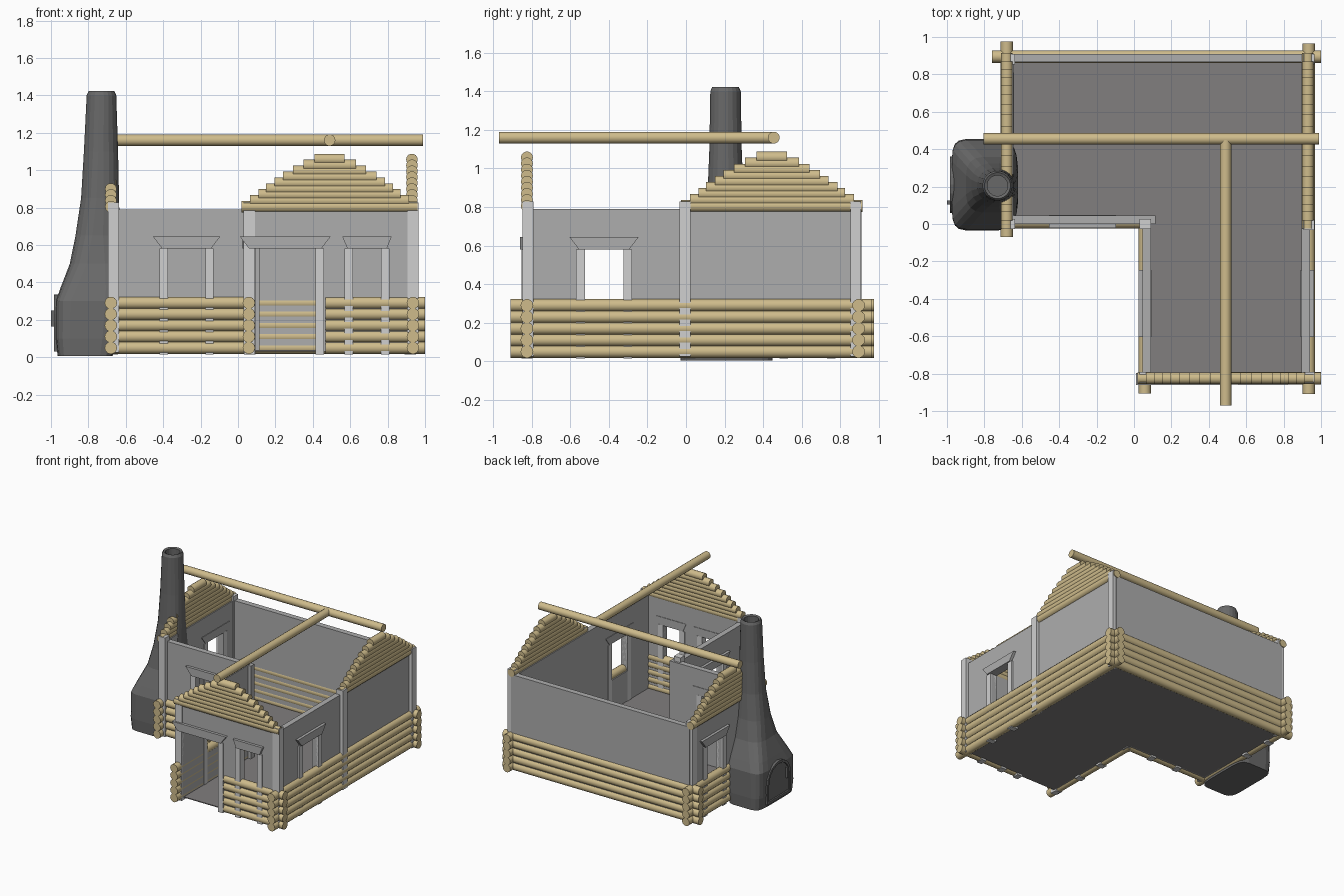
import bpy, bmesh, math
from mathutils import Vector

if "Cube" in bpy.data.objects:
    bpy.data.objects.remove(bpy.data.objects["Cube"])


def mat(name, rgb):
    m = bpy.data.materials.new(name)
    m.diffuse_color = (*rgb, 1)
    m.use_nodes = True
    m.node_tree.nodes["Principled BSDF"].inputs["Base Color"].default_value = m.diffuse_color
    return m


WOOD = mat("log wood", (0.62, 0.50, 0.26))
WALL = mat("wall grey", (0.42, 0.42, 0.42))
POST = mat("light grey", (0.63, 0.63, 0.63))
FLOOR = mat("floor grey", (0.22, 0.21, 0.21))
STONE = mat("dark stone", (0.14, 0.14, 0.14))


def finish(name, bm, m, smooth=False):
    bmesh.ops.recalc_face_normals(bm, faces=bm.faces)
    me = bpy.data.meshes.new(name)
    bm.to_mesh(me)
    bm.free()
    me.materials.append(m)
    ob = bpy.data.objects.new(name, me)
    bpy.context.collection.objects.link(ob)
    if smooth:
        for p in me.polygons:
            p.use_smooth = len(p.vertices) == 4
    return ob


def pt(axis, u, v, z):
    # u runs along the wall, v across it
    return (u, v, z) if axis == 'x' else (v, u, z)


def prism(bm, axis, outline, v0, v1):
    a = [bm.verts.new(pt(axis, u, v0, z)) for u, z in outline]
    b = [bm.verts.new(pt(axis, u, v1, z)) for u, z in outline]
    bm.faces.new(a)
    bm.faces.new(b[::-1])
    for i in range(len(a)):
        j = (i + 1) % len(a)
        bm.faces.new((a[i], b[i], b[j], a[j]))


def box(bm, axis, u0, u1, v0, v1, z0, z1):
    prism(bm, axis, [(u0, z0), (u1, z0), (u1, z1), (u0, z1)], v0, v1)


def log(bm, axis, u0, u1, v, z, r=0.033, n=14):
    rings = []
    for u in (u0, u1):
        rings.append([bm.verts.new(pt(axis, u, v + r * math.cos(2 * math.pi * k / n),
                                      z + r * math.sin(2 * math.pi * k / n))) for k in range(n)])
    for k in range(n):
        j = (k + 1) % n
        bm.faces.new((rings[0][k], rings[0][j], rings[1][j], rings[1][k]))
    for r_ in rings:
        bm.faces.new(r_)


# Floor, L-shaped
bm = bmesh.new()
vs = [bm.verts.new((x, y, 0.03)) for x, y in
      [(-.67, .01), (.06, .01), (.06, -.82), (.935, -.82), (.935, .89), (-.67, .89)]]
f = bm.faces.new(vs)
r = bmesh.ops.extrude_face_region(bm, geom=[f])
for v in r['geom']:
    if isinstance(v, bmesh.types.BMVert):
        v.co.z = 0.037
finish("floor", bm, FLOOR)

# Walls: name, axis, u0, u1, inner v, outer v, openings (u0, u1, sill)
WALLS = [
    ("left_front_wall", 'x', -.66, .115, .045, .0, [(-.375, -.175, .28)]),
    ("wing_left_wall", 'y', -.82, .02, .09, .045, [(-.525, -.325, .28)]),
    ("wing_front_wall", 'x', .06, .935, -.80, -.84, [(.09, .415, .03), (.615, .765, .28)]),
    ("right_wall", 'y', -.82, .89, .895, .94, [(-.525, -.325, .28)]),
    ("back_wall", 'x', -.67, .935, .865, .91, []),
    ("left_wall", 'y', .0, .89, -.645, -.69, [(.53, .73, .28)]),
]
TOP, HEAD = 0.79, 0.58
for name, ax, u0, u1, vi, vo, opens in WALLS:
    bm = bmesh.new()
    s = 1 if vo > vi else -1
    cur = u0
    for a, b, sill in opens:
        box(bm, ax, cur, a, vi, vo, .03, TOP)
        box(bm, ax, a, b, vi, vo, HEAD, TOP)
        if sill > .05:
            box(bm, ax, a, b, vi, vo, .03, sill)
        cur = b
    box(bm, ax, cur, u1, vi, vo, .03, TOP)
    finish(name, bm, WALL)
    # jambs and flared lintels
    for a, b, sill in opens:
        bj, bl = bmesh.new(), bmesh.new()
        for p, q in ((a - .045, a), (b, b + .045)):
            box(bj, ax, p, q, vi - s * .004, vo + s * .012, .015, HEAD)
        k = .035 if b - a > .16 else .012
        prism(bl, ax, [(a - .03, HEAD), (b + .03, HEAD), (b + .045 + k, .645), (a - .045 - k, .645)],
              vi - s * .004, vo + s * .022)
        finish(name + "_jambs", bj, POST)
        finish(name + "_lintel", bl, WALL)

# Corner posts
bm = bmesh.new()
for x, y in [(-.665, .0), (.06, .0), (.935, -.005), (.935, -.82), (.06, -.82), (.935, .88), (-.665, .88)]:
    box(bm, 'x', x - .03, x + .03, y - .028, y + .028, .025, .828)
finish("corner_posts", bm, POST)

# Low log courses: name, axis, u0, u1, v
for name, ax, u0, u1, v in [
    ("left_front_logs", 'x', -.70, .06, .01),
    ("wing_left_logs", 'y', -.905, .02, .058),
    ("wing_front_logs", 'x', .467, 1.0, -.825),
    ("right_logs", 'y', -.91, .965, .935),
    ("back_logs", 'x', -.76, 1.0, .895),
    ("left_logs", 'y', -.07, .975, -.68),
]:
    bm = bmesh.new()
    for i in range(5):
        log(bm, ax, u0, u1, v, .05 + .06 * i)
    finish(name, bm, WOOD, True)

# Stepped log gables
HALF = [.47, .425, .38, .34, .295, .25, .195, .14, .08]
for name, ax, c, v in [("front_gable", 'x', .49, -.825), ("right_gable", 'y', .445, .93),
                       ("left_gable", 'y', .445, -.68)]:
    bm = bmesh.new()
    for i, h in enumerate(HALF):
        log(bm, ax, c - h, c + h, v, .805 + .0315 * i, .031)
    finish(name, bm, WOOD, True)

# Ridge poles
for name, ax, u0, u1, v in [("main_ridge_pole", 'x', -.805, .99, .455), ("wing_ridge_pole", 'y', -.97, .46, .49)]:
    bm = bmesh.new()
    log(bm, ax, u0, u1, v, 1.16, .031)
    finish(name, bm, WOOD, True)

# Oven and chimney, lofted: z, x0, x1, y0, y1, squareness
SECTIONS = [
    (.005, -.965, -.67, -.03, .45, 6), (.10, -.975, -.65, -.035, .455, 6),
    (.30, -.975, -.63, -.03, .45, 6), (.37, -.95, -.62, .0, .42, 5),
    (.50, -.90, -.62, .06, .36, 3.5), (.65, -.87, -.63, .09, .325, 2.6),
    (.85, -.84, -.635, .11, .30, 2.2), (1.1, -.825, -.64, .12, .29, 2),
    (1.40, -.81, -.65, .125, .285, 2), (1.422, -.80, -.66, .135, .275, 2),
    (1.415, -.785, -.675, .15, .26, 2), (1.30, -.785, -.675, .15, .26, 2),
]
bm = bmesh.new()
N, prev = 20, None
for z, x0, x1, y0, y1, e in SECTIONS:
    ring = []
    for k in range(N):
        t = 2 * math.pi * (k + .5) / N
        c, s = math.cos(t), math.sin(t)
        px = math.copysign(abs(c) ** (2 / e), c)
        py = math.copysign(abs(s) ** (2 / e), s)
        ring.append(bm.verts.new(((x0 + x1) / 2 + px * (x1 - x0) / 2, (y0 + y1) / 2 + py * (y1 - y0) / 2, z)))
    if prev:
        for k in range(N):
            j = (k + 1) % N
            bm.faces.new((prev[k], prev[j], ring[j], ring[k]))
    else:
        bm.faces.new(ring)
    prev = ring
bm.faces.new(prev)
finish("oven_chimney", bm, STONE)

# Arched oven door with raised rim and handle


def arch(r, base):
    o = [(.21 - r, base), (.21 + r, base)]
    return o + [(.21 + r * math.cos(math.pi * k / 10), .185 + r * math.sin(math.pi * k / 10)) for k in range(11)]


bm = bmesh.new()
prism(bm, 'y', arch(.125, .055), -.95, -.979)
finish("oven_door", bm, STONE)
bm = bmesh.new()
outer, inner = arch(.15, .03), arch(.13, .05)
for i in range(len(outer)):
    j = (i + 1) % len(outer)
    if (Vector(outer[i]) - Vector(outer[j])).length > 1e-5:
        prism(bm, 'y', [outer[i], outer[j], inner[j], inner[i]], -.95, -.985)
finish("oven_door_rim", bm, STONE)
bm = bmesh.new()
box(bm, 'y', .105, .125, -.97, -1.0, .165, .25)
finish("oven_door_handle", bm, STONE)
